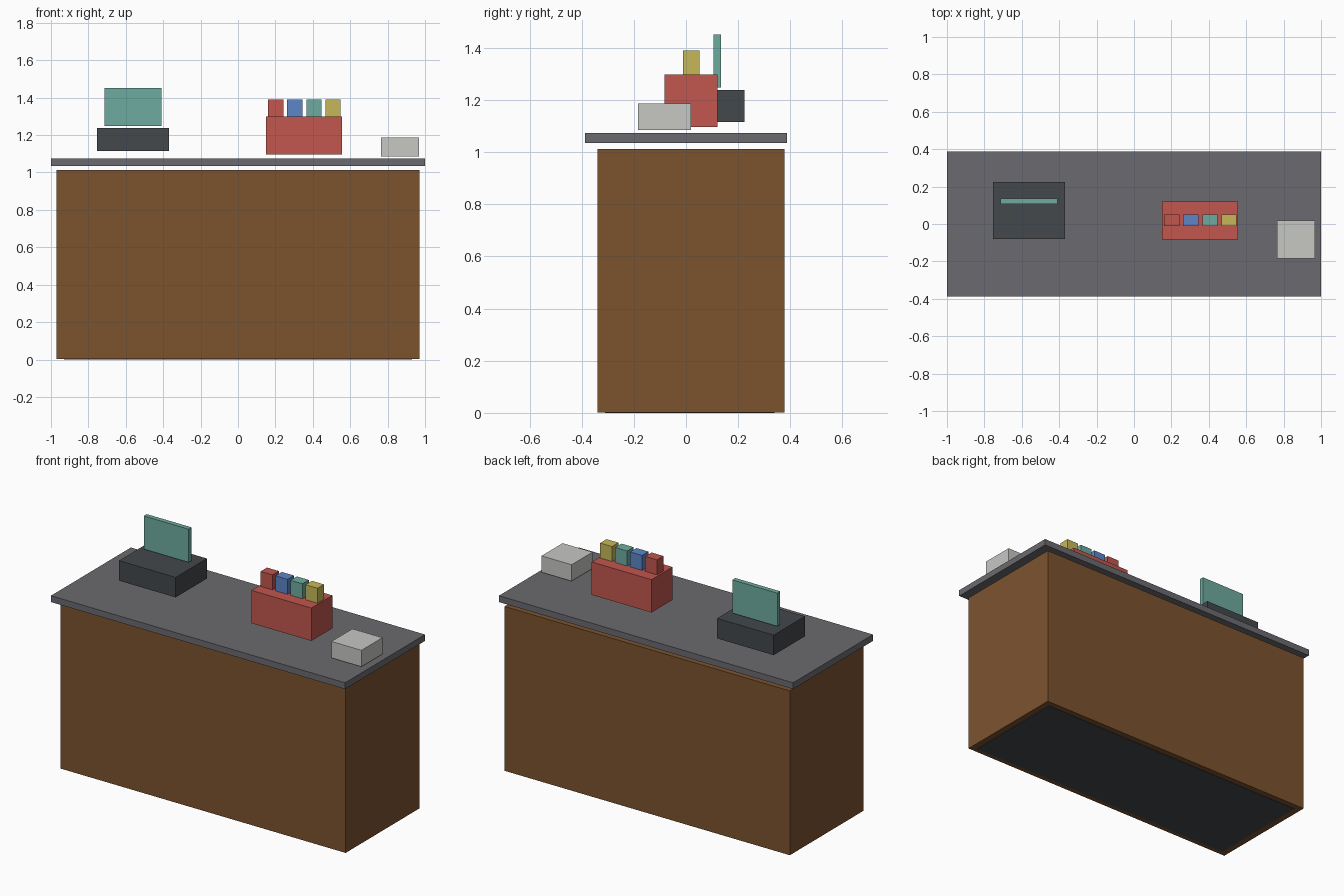
import bpy
from mathutils import Vector

default = bpy.data.objects.get("Cube")
if default:
    bpy.data.objects.remove(default, do_unlink=True)


def material(name, rgb):
    """Flat material from 0-255 display values, stored as linear."""
    linear = [((c / 255 + 0.055) / 1.055) ** 2.4 for c in rgb]
    mat = bpy.data.materials.new(name)
    mat.use_nodes = True
    mat.diffuse_color = (*linear, 1)
    mat.node_tree.nodes["Principled BSDF"].inputs["Base Color"].default_value = (*linear, 1)
    return mat


wood = material("brown wood", (124, 83, 47))
slate = material("grey slate", (107, 106, 111))
charcoal = material("charcoal", (68, 72, 76))
teal = material("teal", (110, 171, 160))
red = material("red", (194, 86, 78))
blue = material("blue", (92, 134, 198))
yellow = material("yellow", (198, 184, 89))
pale = material("pale grey", (199, 200, 196))


def box(name, mat, low, high):
    """Axis-aligned box between two opposite corners."""
    low, high = Vector(low), Vector(high)
    bpy.ops.mesh.primitive_cube_add(size=1, location=(low + high) / 2)
    obj = bpy.context.object
    obj.name = name
    obj.scale = high - low
    bpy.ops.object.transform_apply(location=False, rotation=False, scale=True)
    obj.data.materials.append(mat)
    return obj


# Counter: cabinet, dark base plate, floating top slab
box("cabinet", wood, (-0.97, -0.34, 0.002), (0.97, 0.377, 1.012))
box("base_plate", charcoal, (-0.93, -0.31, 0), (0.93, 0.34, 0.008))
box("counter_top", slate, (-1, -0.388, 1.035), (1, 0.388, 1.074))

# Till with upright screen
box("till_body", charcoal, (-0.753, -0.08, 1.115), (-0.368, 0.224, 1.238))
box("till_screen", teal, (-0.715, 0.106, 1.248), (-0.41, 0.135, 1.452))

# Display box with a row of small goods
box("display_box", red, (0.15, -0.083, 1.096), (0.557, 0.121, 1.298))
for i, mat in enumerate((red, blue, teal, yellow)):
    x = 0.161 + i * 0.102
    box(f"display_item_{i + 1}", mat, (x, -0.011, 1.298), (x + 0.081, 0.051, 1.39))

# Small parcel at the left end
box("parcel", pale, (0.764, -0.184, 1.086), (0.968, 0.02, 1.187))
